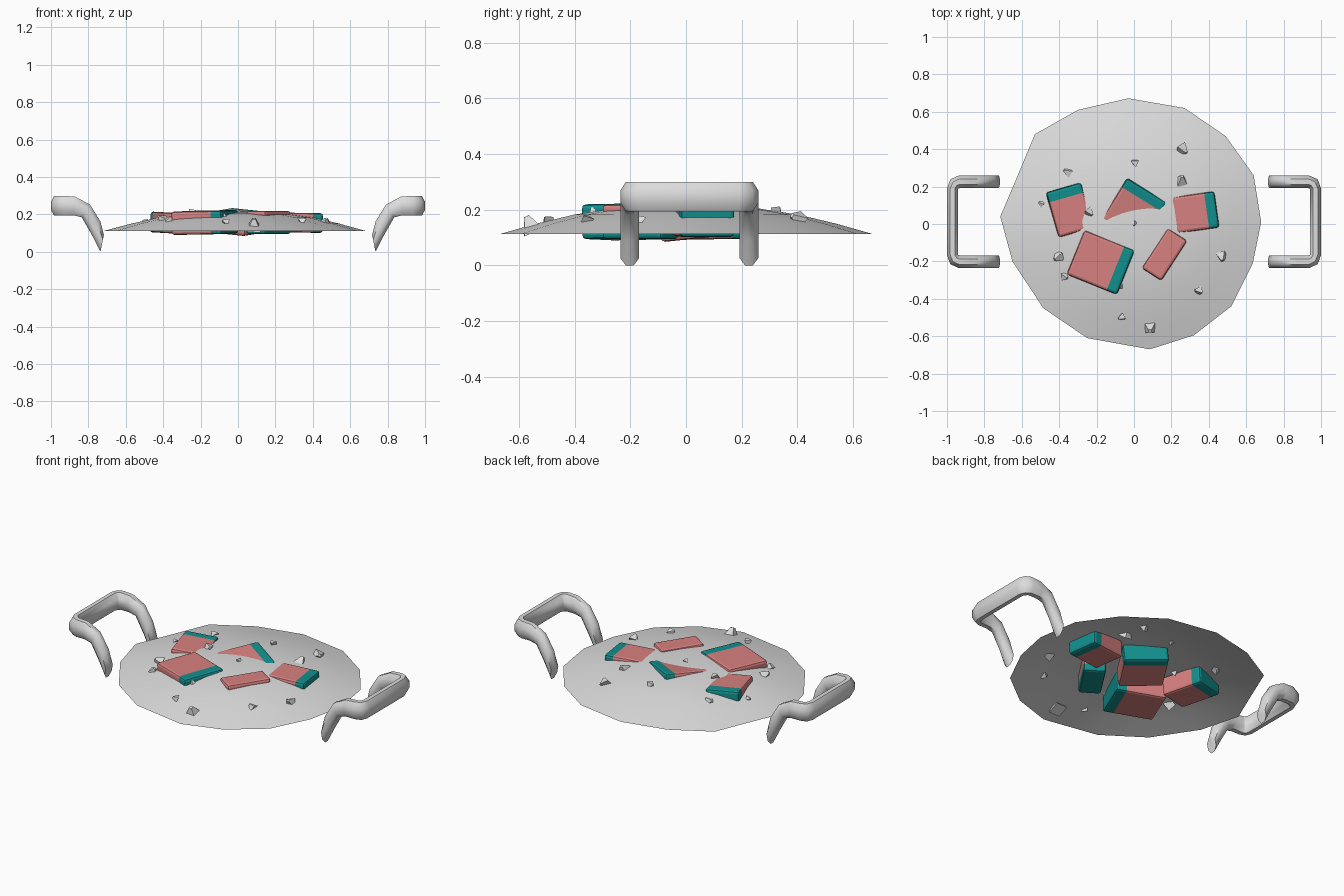
import bpy, bmesh, math, random
from mathutils import Matrix, Vector

if "Cube" in bpy.data.objects:
    bpy.data.objects.remove(bpy.data.objects["Cube"])

random.seed(4)


def material(name, rgb):
    m = bpy.data.materials.new(name)
    m.diffuse_color = (*rgb, 1)
    m.use_nodes = True
    m.node_tree.nodes["Principled BSDF"].inputs["Base Color"].default_value = m.diffuse_color
    return m


GREY = material("pale grey", (0.72, 0.72, 0.72))
PINK = material("fish pink", (0.68, 0.22, 0.215))
TEAL = material("skin teal", (0.006, 0.28, 0.27))


def finish(name, bm, mats, smooth=False):
    me = bpy.data.meshes.new(name)
    for f in bm.faces:
        f.smooth = smooth
    bm.to_mesh(me)
    bm.free()
    for m in mats:
        me.materials.append(m)
    ob = bpy.data.objects.new(name, me)
    bpy.context.collection.objects.link(ob)
    return ob


# Soup surface: open shallow dome with a slightly irregular 16-sided rim
RIM = [(-0.03, .672), (-.30, .61), (-.53, .48), (-.63, .24), (-.715, .04), (-.65, -.2),
       (-.485, -.45), (-.25, -.61), (.085, -.67), (.32, -.595), (.52, -.44), (.635, -.21),
       (.68, .01), (.64, .26), (.49, .47), (.27, .62)]
PROFILE = [(1, .112), (.8, .150), (.6, .182), (.38, .205), (.18, .213)]
bm = bmesh.new()
rings = [[bm.verts.new((x * s, y * s, z)) for x, y in RIM] for s, z in PROFILE]
n = len(RIM)
for a, b in zip(rings, rings[1:]):
    for i in range(n):
        j = (i + 1) % n
        bm.faces.new((a[i], a[j], b[j], b[i]))
mid = bm.verts.new((0, 0, .216))
for i in range(n):
    bm.faces.new((rings[-1][i], rings[-1][(i + 1) % n], mid))
finish("soup_surface", bm, [GREY], True)


def dome_z(x, y):
    f = min(1, math.hypot(x, y) / .68)
    pts = [(0, .216)] + PROFILE[::-1]
    for (f0, z0), (f1, z1) in zip(pts, pts[1:]):
        if f <= f1:
            return z0 + (z1 - z0) * (f - f0) / (f1 - f0)
    return .112


# Fish chunks: bevelled blocks with a teal skin slab on the local +x end
def chunk(name, top, size, yaw, pitch=0, roll=0, skin=.055):
    bm = bmesh.new()
    bmesh.ops.create_cube(bm, size=1)
    bmesh.ops.scale(bm, vec=size, verts=bm.verts)
    bmesh.ops.bevel(bm, geom=bm.edges[:], offset=.014, segments=2, profile=.5, affect='EDGES')
    cut = size[0] / 2 - skin
    bmesh.ops.bisect_plane(bm, geom=bm.verts[:] + bm.edges[:] + bm.faces[:],
                           plane_co=(cut, 0, 0), plane_no=(1, 0, 0))
    for f in bm.faces:
        f.material_index = int(f.calc_center_median().x > cut)
    rot = (Matrix.Rotation(math.radians(yaw), 4, 'Z')
           @ Matrix.Rotation(math.radians(-pitch), 4, 'Y')
           @ Matrix.Rotation(math.radians(roll), 4, 'X'))
    height = size[0] if abs(pitch) > 60 else size[2]
    bm.transform(Matrix.Translation((top[0], top[1], top[2] - height / 2)) @ rot)
    return finish(name, bm, [PINK, TEAL])


chunk("fish_chunk_left", (-.345, .075, .208), (.25, .195, .11), 106, 1, 3)
chunk("fish_chunk_back", (0, .075, .214), (.26, .25, .11), 58, 5, 5)
chunk("fish_chunk_right", (.328, .062, .208), (.23, .195, .105), 8, -1, 0)
chunk("fish_chunk_front", (-.177, -.205, .219), (.29, .255, .125), -22, 1, 1, .06)
chunk("fish_chunk_upright", (.163, -.163, .219), (.125, .255, .125), -33, -90, 0, .045)

# Small angular garnish bits resting in the soup: x, y, size
BITS = [(-.36, .28, .03), (0, .33, .025), (.265, .395, .038), (.255, .24, .04), (-.5, .11, .02),
        (-.235, .06, .03), (-.41, -.18, .035), (-.365, -.285, .028), (-.07, -.5, .025),
        (.085, -.56, .052), (.34, -.355, .028), (.47, -.18, .035), (.345, .055, .018),
        (0, 0, .018), (-.075, -.335, .02)]
bm = bmesh.new()
for x, y, s in BITS:
    m = Matrix.Translation((x, y, dome_z(x, y) + .004))
    for ax in 'XYZ':
        m = m @ Matrix.Rotation(random.uniform(-1.2, 1.2), 4, ax)
    bmesh.ops.create_cone(bm, cap_ends=True, segments=4, radius1=s, radius2=s * .25,
                          depth=s * 1.2, matrix=m)
finish("garnish_bits", bm, [GREY])

# Handles: octagonal tube through rings of (upper xz, lower xz, inner y, outer y)
LEG = [((.718, .09), (.735, 0), (0, .21), (0, .21)),]


def ring(center, side, up):
    k = 1 / math.cos(math.pi / 8)
    return [Vector(center) + k * (math.cos(t) * Vector(side) + math.sin(t) * Vector(up))
            for t in [math.pi * (i + .5) / 4 for i in range(8)]]


def handle(name, mirror):
    half = [  # centre, half width vector, half height vector, from foot to bar
        ((.726, .214, .045), (0, .034, 0), (-.009, 0, .045)),
        ((.758, .214, .125), (0, .034, 0), (-.022, 0, .038)),
        ((.813, .214, .218), (0, .034, 0), (-.022, 0, .034)),
        ((.875, .214, .245), (0, .034, 0), (-.004, 0, .05)),
        ((.935, .214, .247), (0, .034, 0), (0, 0, .052)),
        ((.958, .203, .246), (.024, .024, 0), (0, 0, .053)),
        ((.970, .178, .246), (.030, 0, 0), (0, 0, .053)),
    ]
    flip = lambda v: (v[0], -v[1], v[2])
    path = half + [(flip(c), tuple(-0 + q for q in flip(s)), u) for c, s, u in half[::-1]]
    bm = bmesh.new()
    rows = []
    for c, s, u in path:
        rows.append([bm.verts.new((mirror * p.x, p.y + .012, max(0, p.z))) for p in ring(c, s, u)])
    for a, b in zip(rows, rows[1:]):
        for i in range(8):
            j = (i + 1) % 8
            bm.faces.new((a[i], a[j], b[j], b[i]))
    bm.faces.new(rows[0])
    bm.faces.new(rows[-1])
    bmesh.ops.recalc_face_normals(bm, faces=bm.faces)
    ob = finish(name, bm, [GREY], True)
    bpy.context.view_layer.objects.active = ob
    bpy.ops.object.select_all(action='DESELECT')
    ob.select_set(True)
    bpy.ops.object.shade_smooth_by_angle(angle=math.radians(50))


handle("handle_right", 1)
handle("handle_left", -1)
